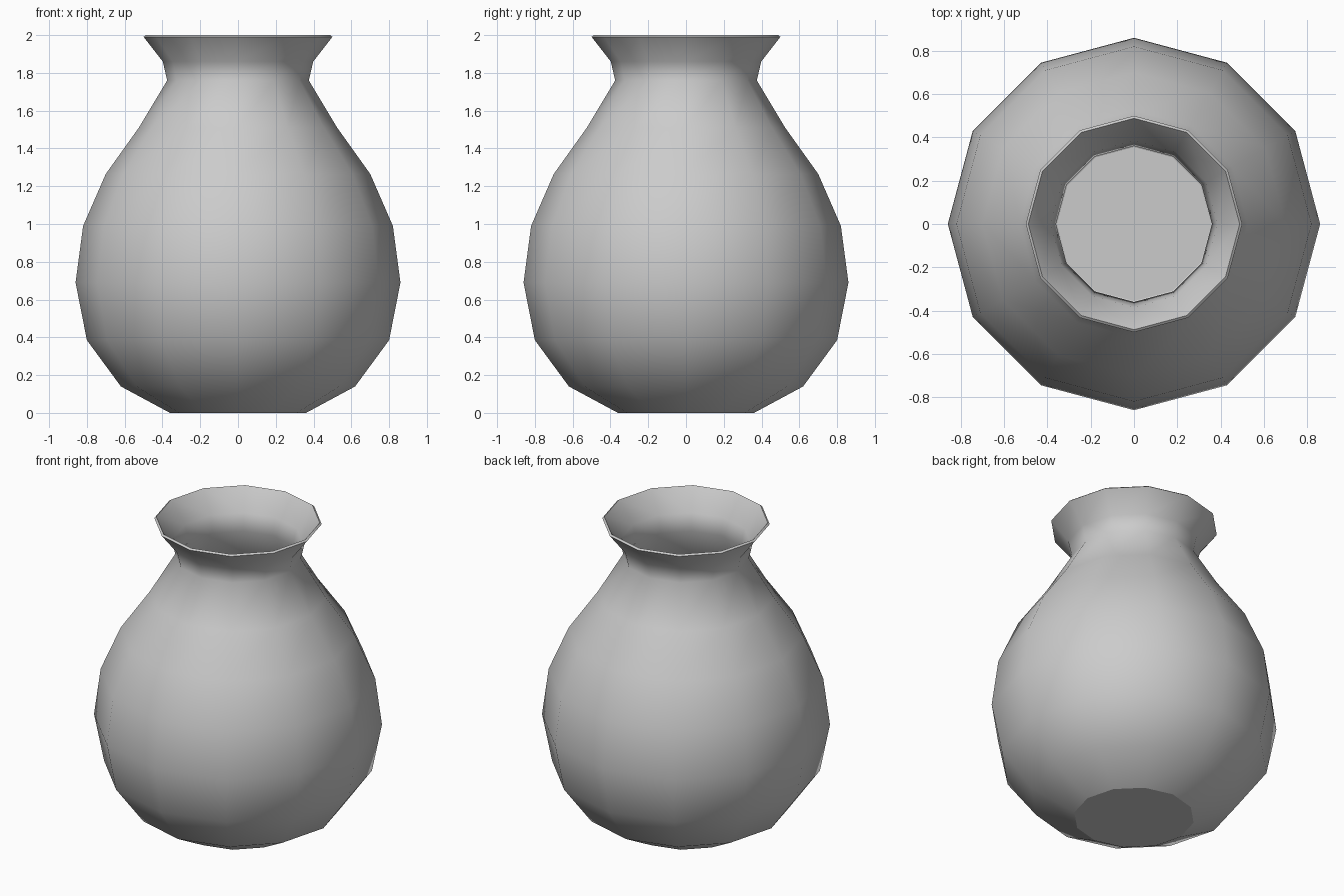
import bpy, bmesh
from math import cos, sin, tau

if "Cube" in bpy.data.objects:
    bpy.data.objects.remove(bpy.data.objects["Cube"])

SIDES = 12
# Outer wall profile: (radius, height) from foot to lip
PROFILE = [(0.36, 0), (0.62, 0.14), (0.80, 0.385), (0.86, 0.69), (0.82, 0.99),
           (0.70, 1.265), (0.525, 1.51), (0.375, 1.76), (0.398, 1.86), (0.50, 1.991)]

bm = bmesh.new()
rings = [[bm.verts.new((r * cos(tau * i / SIDES), r * sin(tau * i / SIDES), z))
          for i in range(SIDES)] for r, z in PROFILE]

# Smooth-shaded wall
for low, high in zip(rings, rings[1:]):
    for i in range(SIDES):
        j = (i + 1) % SIDES
        bm.faces.new((low[i], low[j], high[j], high[i])).smooth = True

# Flat base
base = bm.faces.new(rings[0][::-1])
base.smooth = False

# Crisp foot and lip edges
for e in bm.edges:
    if e.is_boundary or base in e.link_faces:
        e.smooth = False

mesh = bpy.data.meshes.new("vase")
bm.to_mesh(mesh)
bm.free()
vase = bpy.data.objects.new("vase", mesh)
bpy.context.collection.objects.link(vase)

# Thin wall, grown inwards
shell = vase.modifiers.new("wall_thickness", 'SOLIDIFY')
shell.thickness = 0.015
shell.offset = -1
